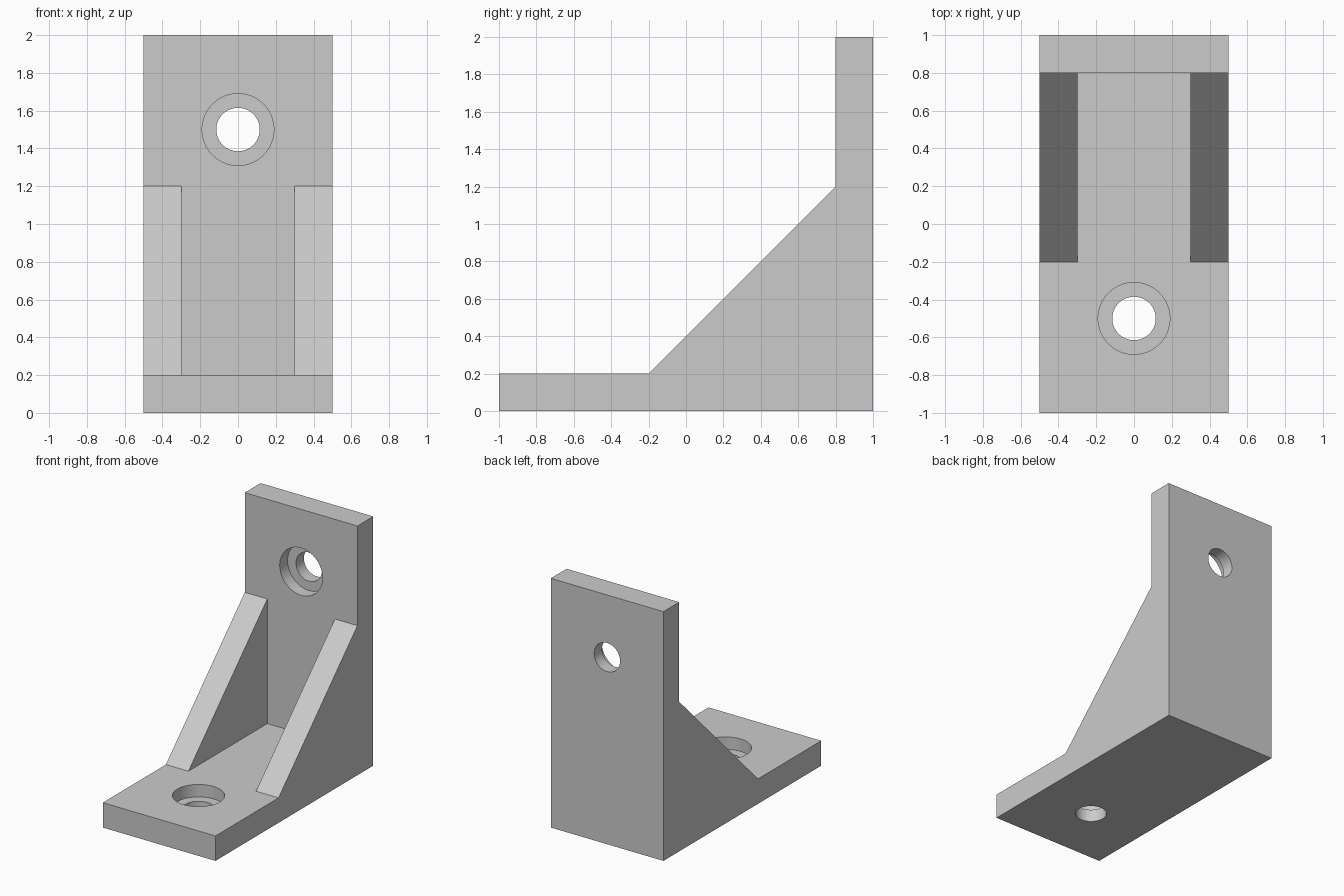
import bpy, bmesh, math
from mathutils import Matrix, Vector

cube = bpy.data.objects.get("Cube")
if cube:
    bpy.data.objects.remove(cube, do_unlink=True)

WALL = 0.2          # plate and gusset thickness
HALF = 0.5          # half width of the bracket

grey = bpy.data.materials.new("matte grey")
grey.use_nodes = True
colour = (0.6, 0.6, 0.6, 1)
grey.diffuse_color = colour
grey.node_tree.nodes["Principled BSDF"].inputs["Base Color"].default_value = colour


def add_object(name, bm):
    bmesh.ops.recalc_face_normals(bm, faces=bm.faces)
    mesh = bpy.data.meshes.new(name)
    bm.to_mesh(mesh)
    bm.free()
    mesh.materials.append(grey)
    obj = bpy.data.objects.new(name, mesh)
    bpy.context.collection.objects.link(obj)
    return obj


def extrude_profile(name, points, half_width):
    """Sweep a (y, z) outline symmetrically along x."""
    bm = bmesh.new()
    face = bm.faces.new([bm.verts.new((-half_width, y, z)) for y, z in points])
    swept = bmesh.ops.extrude_face_region(bm, geom=[face])["geom"]
    verts = [v for v in swept if isinstance(v, bmesh.types.BMVert)]
    bmesh.ops.translate(bm, verts=verts, vec=(2 * half_width, 0, 0))
    return add_object(name, bm)


def cylinder(name, radius, depth, centre, axis):
    bm = bmesh.new()
    turn = Vector((0, 0, 1)).rotation_difference(Vector(axis)).to_matrix().to_4x4()
    bmesh.ops.create_cone(bm, cap_ends=True, segments=64, radius1=radius,
                          radius2=radius, depth=depth,
                          matrix=Matrix.Translation(centre) @ turn)
    return add_object(name, bm)


# Bracket body: base, back plate and sloped sides in one outline
bracket = extrude_profile("corner_bracket", [
    (-1, 0), (1, 0), (1, 2), (1 - WALL, 2),
    (1 - WALL, 1.2), (-0.2, WALL), (-1, WALL)], HALF)

# Channel between the two gussets
cutters = [extrude_profile("channel_cutter", [
    (-0.4, WALL), (1 - WALL, WALL), (1 - WALL, 1.4)], HALF - WALL)]

# Counterbored screw holes: surface point and outward direction
for name, point, axis in (("base", (0, -0.5, WALL), (0, 0, 1)),
                          ("back", (0, 1 - WALL, 1.5), (0, -1, 0))):
    cutters.append(cylinder(name + "_hole_cutter", 0.115, 1, point, axis))
    cutters.append(cylinder(name + "_counterbore_cutter", 0.19, 0.2, point, axis))

for cutter in cutters:
    cutter.hide_render = True
    cut = bracket.modifiers.new(cutter.name, "BOOLEAN")
    cut.operation = "DIFFERENCE"
    cut.solver = "EXACT"
    cut.object = cutter

# Bake the cuts and discard the cutters
depsgraph = bpy.context.evaluated_depsgraph_get()
cut_mesh = bpy.data.meshes.new_from_object(bracket.evaluated_get(depsgraph))
bracket.modifiers.clear()
bracket.data = cut_mesh
for cutter in cutters:
    bpy.data.objects.remove(cutter, do_unlink=True)

bpy.ops.object.select_all(action="DESELECT")
bracket.select_set(True)
bpy.context.view_layer.objects.active = bracket
bpy.ops.object.shade_smooth_by_angle(angle=math.radians(30))
